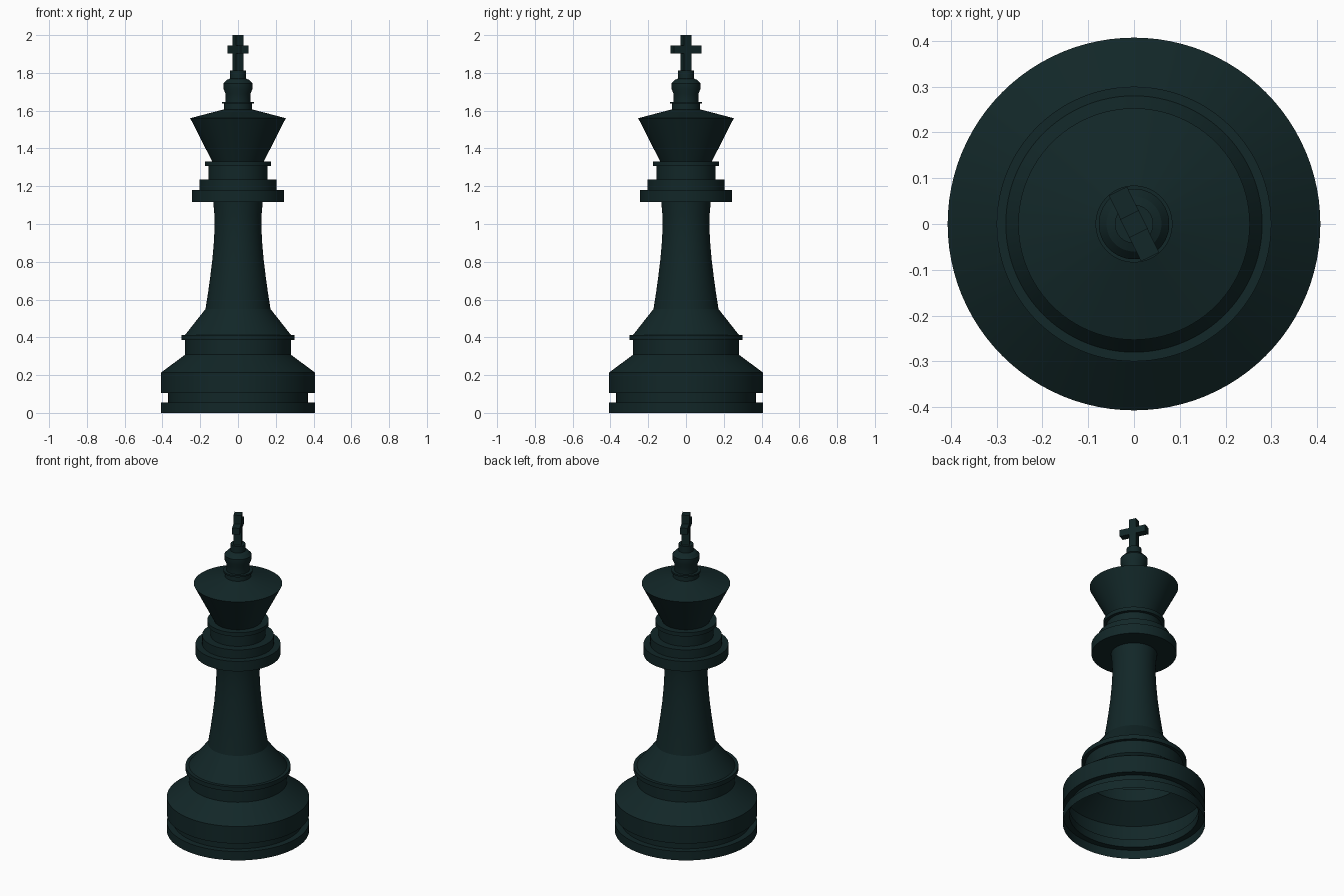
import bpy, bmesh, math
from mathutils import Matrix

cube = bpy.data.objects.get("Cube")
if cube:
    bpy.data.objects.remove(cube, do_unlink=True)

SIDES = 96

dark = bpy.data.materials.new("dark_teal")
dark.use_nodes = True
colour = (0.006, 0.02, 0.021, 1)
dark.diffuse_color = colour
dark.node_tree.nodes["Principled BSDF"].inputs["Base Color"].default_value = colour


def finish(name, bm):
    mesh = bpy.data.meshes.new(name)
    bm.to_mesh(mesh)
    bm.free()
    mesh.materials.append(dark)
    obj = bpy.data.objects.new(name, mesh)
    bpy.context.collection.objects.link(obj)
    return obj


def lathe(name, profile):
    """Turn (radius, height) points, listed upwards, around the z axis."""
    bm = bmesh.new()
    rings = []
    for r, z in profile:
        rings.append([bm.verts.new((r * math.cos(a), r * math.sin(a), z))
                      for a in (math.tau * i / SIDES for i in range(SIDES))])
    for low, high in zip(rings, rings[1:]):
        for i in range(SIDES):
            j = (i + 1) % SIDES
            bm.faces.new((low[i], low[j], high[j], high[i]))
    obj = finish(name, bm)
    bpy.ops.object.select_all(action="DESELECT")
    obj.select_set(True)
    bpy.context.view_layer.objects.active = obj
    bpy.ops.object.shade_smooth_by_angle(angle=math.radians(25))
    return obj


# Hollow base, open underneath, with a groove near the floor
lathe("base", [(0.407, 0), (0.407, 0.056), (0.37, 0.056), (0.37, 0.106),
               (0.407, 0.106), (0.407, 0.214), (0.28, 0.308), (0.28, 0.386),
               (0.3, 0.386), (0.3, 0.413), (0.28, 0.413)])

# Flared foot and slender shaft
lathe("shaft", [(0.28, 0.413), (0.172, 0.55), (0.158, 0.64), (0.147, 0.72),
                (0.136, 0.81), (0.128, 0.9), (0.124, 0.98), (0.125, 1.05),
                (0.131, 1.117)])

# Stepped collar
lathe("collar", [(0.131, 1.117), (0.243, 1.117), (0.243, 1.18), (0.205, 1.18),
                 (0.205, 1.235), (0.157, 1.235), (0.157, 1.306),
                 (0.176, 1.306), (0.176, 1.33), (0.136, 1.33)])

# Widening crown with a shallow cone on top
lathe("crown", [(0.136, 1.33), (0.253, 1.56), (0.074, 1.607)])

# Finial below the cross
lathe("finial", [(0.074, 1.607), (0.074, 1.637), (0.084, 1.637),
                 (0.084, 1.647), (0.066, 1.647), (0.066, 1.69),
                 (0.077, 1.715), (0.077, 1.745), (0.06, 1.763),
                 (0.042, 1.77), (0.042, 1.812), (0, 1.812)])


# Cross made of a post and two arms, turned about the axis
def box(name, size, z):
    bm = bmesh.new()
    bmesh.ops.create_cube(bm, size=1)
    bm.transform(Matrix.Rotation(math.radians(-64), 4, "Z")
                 @ Matrix.Translation((0, 0, z))
                 @ Matrix.Diagonal((*size, 1)))
    return finish(name, bm)


box("cross_post", (0.045, 0.045, 0.2), 1.9)
box("cross_arms", (0.16, 0.044, 0.042), 1.924)
